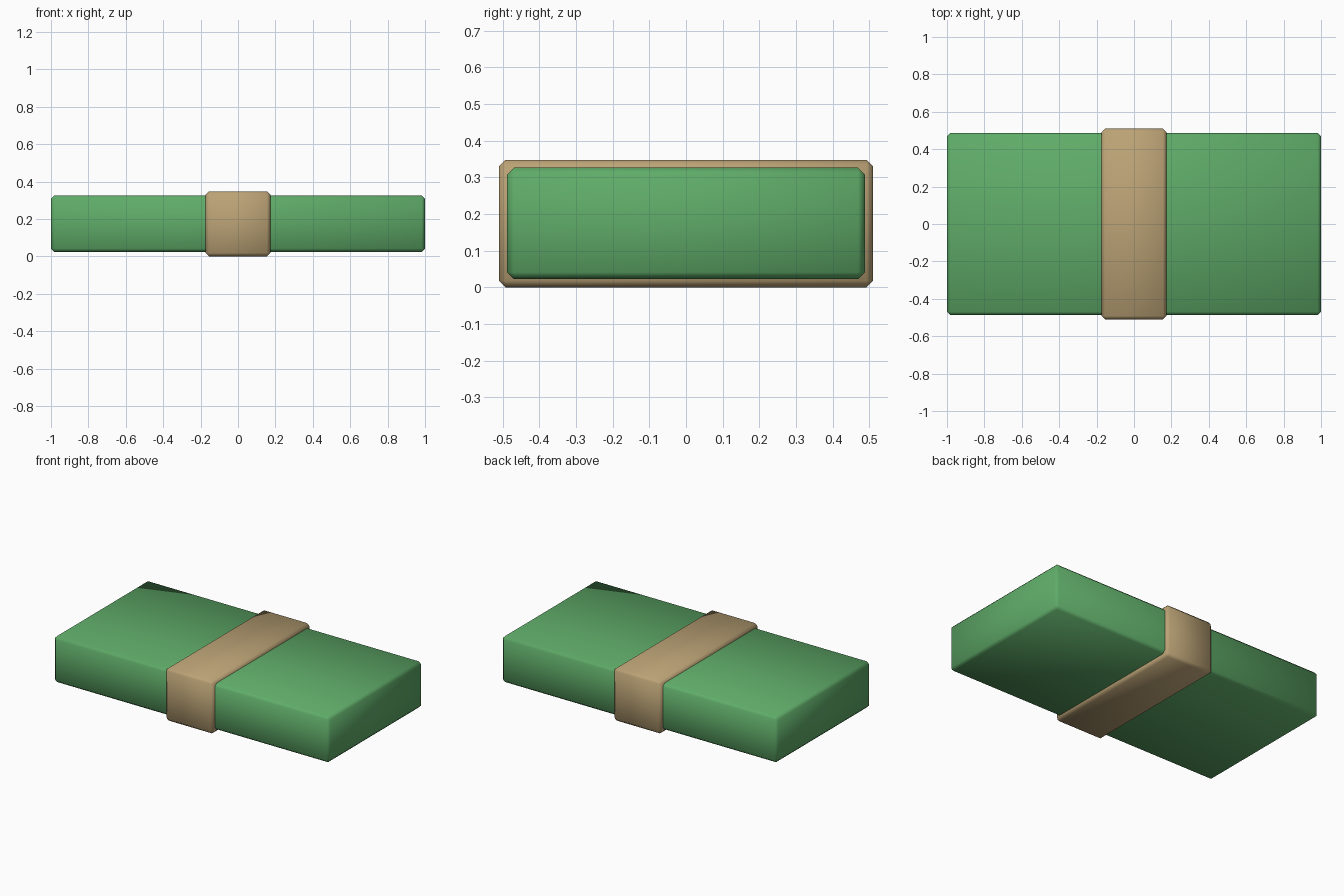
import bpy, math

if "Cube" in bpy.data.objects:
    bpy.data.objects.remove(bpy.data.objects["Cube"])


def material(name, color):
    m = bpy.data.materials.new(name)
    m.diffuse_color = (*color, 1.0)
    m.use_nodes = True
    m.node_tree.nodes["Principled BSDF"].inputs["Base Color"].default_value = m.diffuse_color
    return m


def chamfered_box(name, size, z_mid, chamfer, mat):
    bpy.ops.mesh.primitive_cube_add(size=1, location=(0, 0, z_mid))
    ob = bpy.context.object
    ob.name = name
    ob.scale = size
    bpy.ops.object.transform_apply(location=False, rotation=False, scale=True)
    ob.data.materials.append(mat)
    bevel = ob.modifiers.new("chamfer", 'BEVEL')
    bevel.width = chamfer
    bevel.segments = 1
    bpy.ops.object.modifier_apply(modifier=bevel.name)
    bpy.ops.object.shade_smooth_by_angle(angle=math.radians(60))
    return ob


green = material("note green", (0.115, 0.41, 0.14))
tan = material("paper tan", (0.50, 0.365, 0.18))

# Stack of paper
chamfered_box("paper_stack", (2.0, 0.975, 0.303), 0.175, 0.018, green)
# Wrapper band around the middle
chamfered_box("wrapper_band", (0.347, 1.02, 0.348), 0.174, 0.018, tan)
